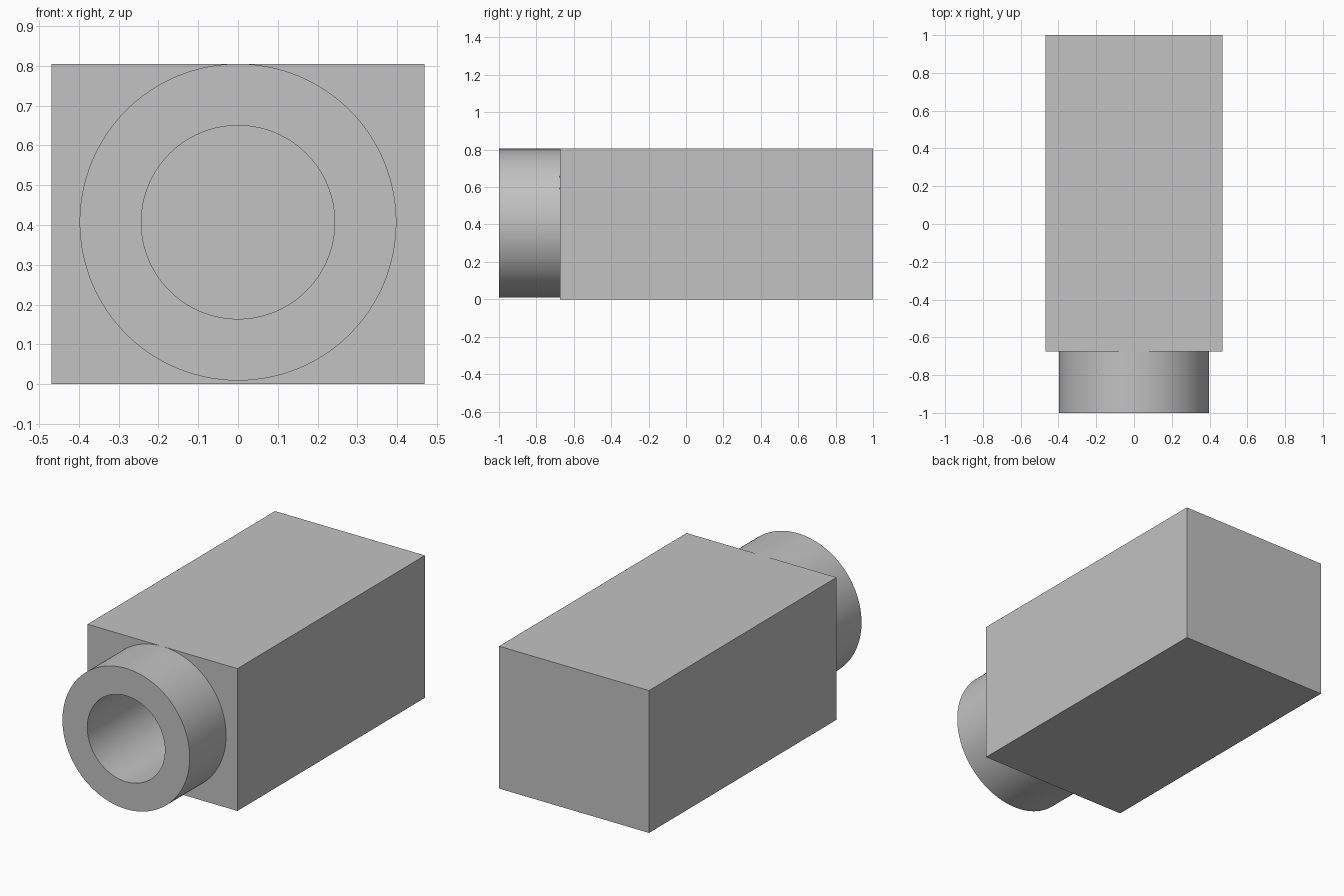
import bpy
import math

if "Cube" in bpy.data.objects:
    bpy.data.objects.remove(bpy.data.objects["Cube"], do_unlink=True)

WIDTH, HEIGHT = 0.938, 0.805
FRONT, SHOULDER, BACK = -1.0, -0.675, 1.0
AXIS_Z = 0.407
COLLAR_RADIUS, BORE_RADIUS, BORE_END = 0.398, 0.243, 0.6

# Single grey material
grey = bpy.data.materials.new("plain grey")
grey.use_nodes = True
colour = (0.54, 0.54, 0.54, 1)
grey.diffuse_color = colour
grey.node_tree.nodes["Principled BSDF"].inputs["Base Color"].default_value = colour


def cylinder_along_y(name, radius, y_start, y_end):
    bpy.ops.mesh.primitive_cylinder_add(
        vertices=128, radius=radius, depth=y_end - y_start,
        location=(0, (y_start + y_end) / 2, AXIS_Z), rotation=(math.pi / 2, 0, 0))
    obj = bpy.context.object
    obj.name = name
    obj.data.materials.append(grey)
    return obj


def cut_bore(obj, cutter):
    mod = obj.modifiers.new("bore", "BOOLEAN")
    mod.operation = "DIFFERENCE"
    mod.solver = "EXACT"
    mod.object = cutter
    bpy.ops.object.select_all(action="DESELECT")
    obj.select_set(True)
    bpy.context.view_layer.objects.active = obj
    bpy.ops.object.modifier_apply(modifier=mod.name)
    bpy.ops.object.shade_smooth_by_angle(angle=math.radians(30))


# Rectangular body
bpy.ops.mesh.primitive_cube_add(size=1, location=(0, (SHOULDER + BACK) / 2, HEIGHT / 2))
body = bpy.context.object
body.name = "body_block"
body.scale = (WIDTH, BACK - SHOULDER, HEIGHT)
bpy.ops.object.transform_apply(location=False, rotation=False, scale=True)
body.data.materials.append(grey)

# Round collar on the front
collar = cylinder_along_y("front_collar", COLLAR_RADIUS, FRONT, SHOULDER)

# Blind bore through the collar into the body
bore = cylinder_along_y("bore_cutter", BORE_RADIUS, FRONT - 0.1, BORE_END)
bore.hide_render = True
for part in (body, collar):
    cut_bore(part, bore)
bpy.data.objects.remove(bore, do_unlink=True)
